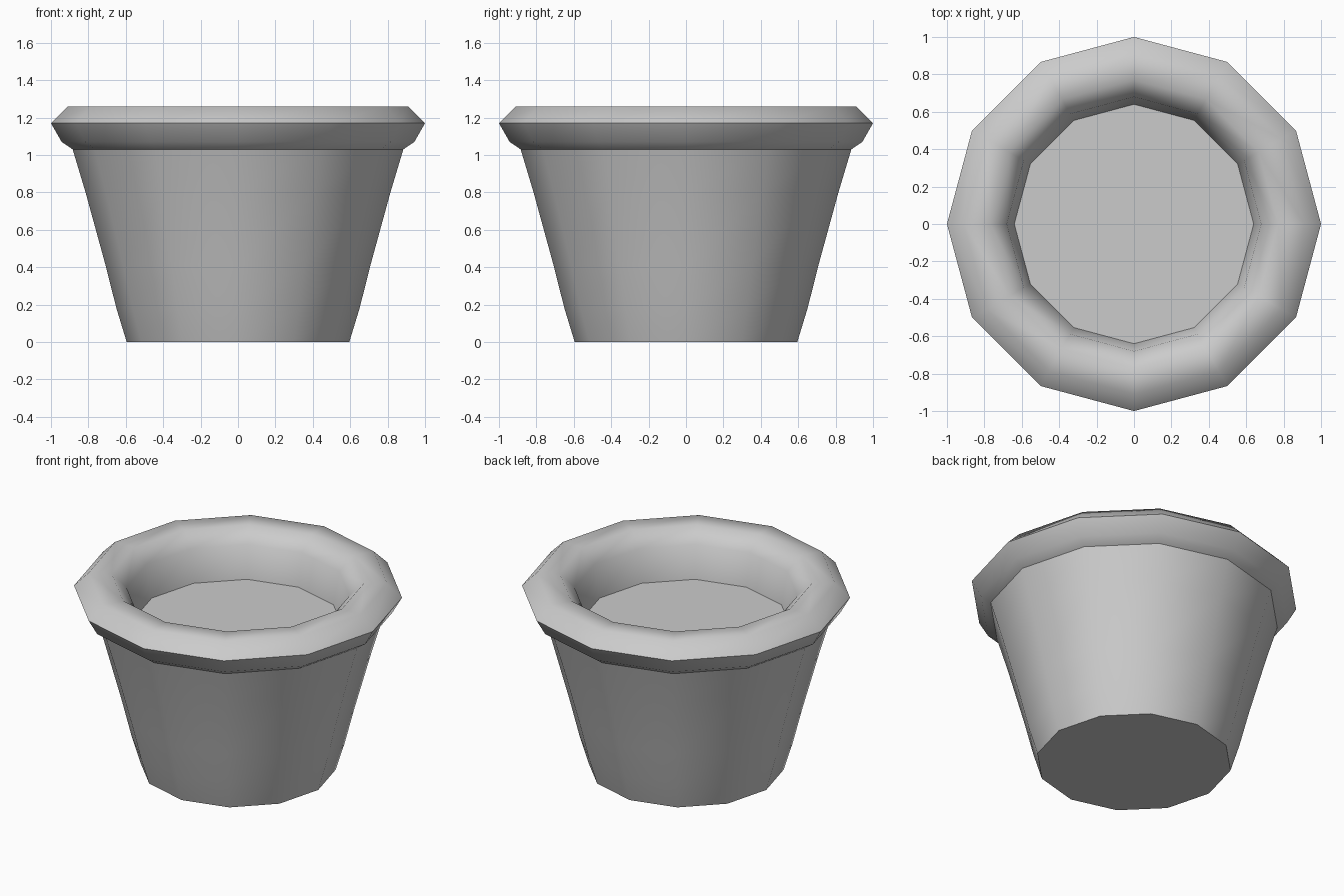
import bpy, bmesh, math

cube = bpy.data.objects.get("Cube")
if cube:
    bpy.data.objects.remove(cube)

SIDES = 12


def material(name, value):
    mat = bpy.data.materials.new(name)
    mat.use_nodes = True
    color = (value, value, value, 1)
    mat.diffuse_color = color
    mat.node_tree.nodes["Principled BSDF"].inputs["Base Color"].default_value = color
    return mat


def lathe(name, profile, mat, smooth_angle, cap_first=False, cap_last=False):
    """Turn a (radius, height) profile into a twelve-sided shell."""
    bm = bmesh.new()
    rings = []
    for r, z in profile:
        angles = [2 * math.pi * i / SIDES for i in range(SIDES)]
        rings.append([bm.verts.new((r * math.cos(a), r * math.sin(a), z)) for a in angles])
    for low, high in zip(rings, rings[1:]):
        for i in range(SIDES):
            j = (i + 1) % SIDES
            bm.faces.new((low[i], low[j], high[j], high[i]))
    if cap_first:
        bm.faces.new(rings[0][::-1])
    if cap_last:
        bm.faces.new(rings[-1])
    mesh = bpy.data.meshes.new(name)
    bm.to_mesh(mesh)
    bm.free()
    mesh.materials.append(mat)
    obj = bpy.data.objects.new(name, mesh)
    bpy.context.collection.objects.link(obj)
    bpy.ops.object.select_all(action="DESELECT")
    obj.select_set(True)
    bpy.context.view_layer.objects.active = obj
    bpy.ops.object.shade_smooth_by_angle(angle=math.radians(smooth_angle))
    return obj


grey = material("plain grey", 0.6)

# Tapered body with a flat base
lathe("pot_body", [(0.595, 0), (0.65, 0.18), (0.708, 0.41), (0.815, 0.8), (0.884, 1.03)],
      grey, 35, cap_first=True)

# Overhanging rim rolling over into the opening, closed by the flat soil
lathe("pot_rim_and_soil",
      [(0.884, 1.03), (0.943, 1.07), (1.0, 1.17), (0.91, 1.26),
       (0.77, 1.26), (0.68, 1.17), (0.64, 0.955)],
      grey, 60, cap_last=True)
